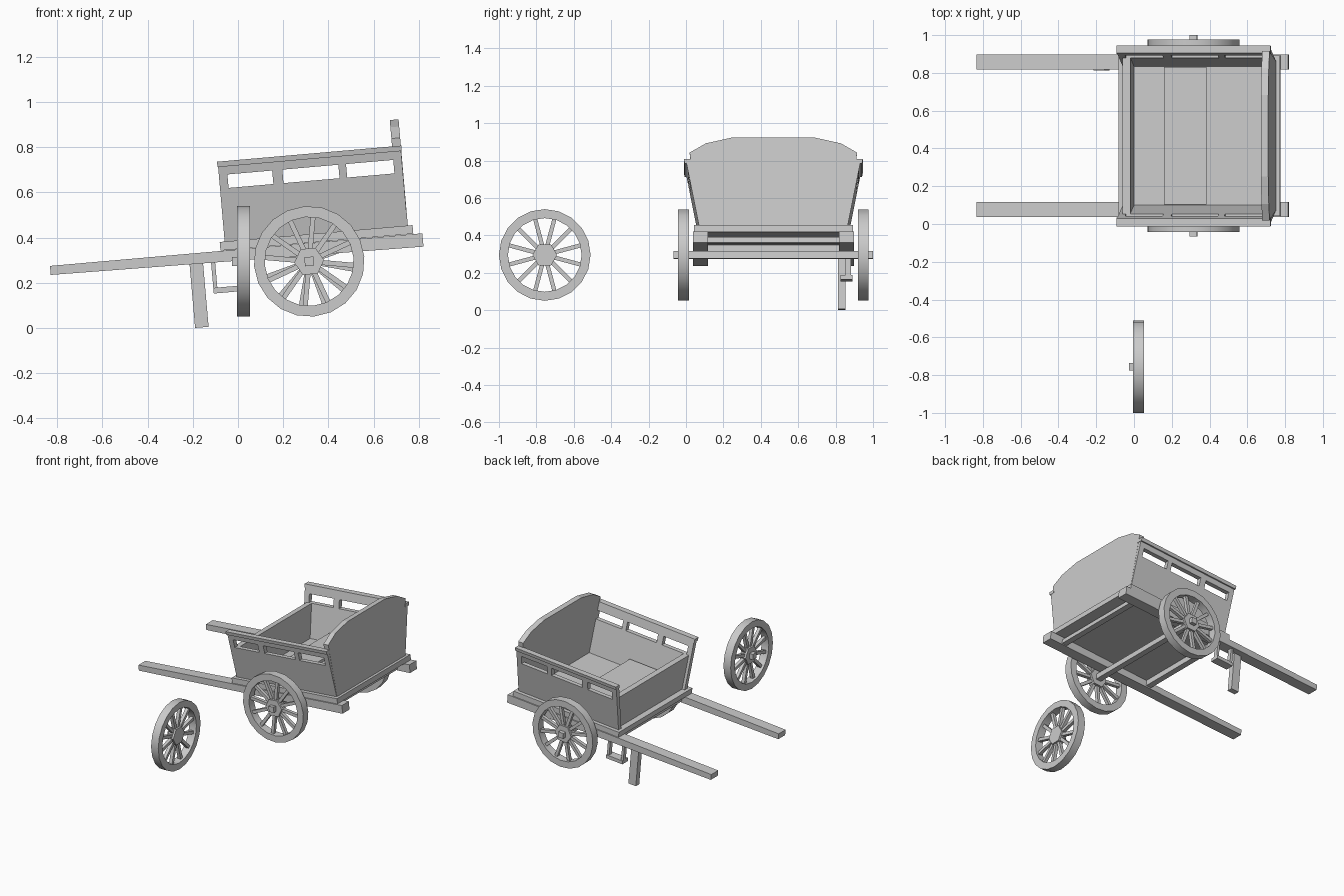
import bpy, bmesh, math
from mathutils import Matrix, Vector

cube = bpy.data.objects.get("Cube")
if cube:
    bpy.data.objects.remove(cube, do_unlink=True)

wood = bpy.data.materials.new("plain_grey")
wood.use_nodes = True
GREY = (0.6, 0.6, 0.6, 1)
wood.diffuse_color = GREY
wood.node_tree.nodes["Principled BSDF"].inputs["Base Color"].default_value = GREY

# Cart frame: origin on the axle centre, tilted up towards the tail
CART = Matrix.Translation((0.315, 0.467, 0.295)) @ Matrix.Rotation(math.radians(-5), 4, 'Y')


def finish(bm, name, matrix=CART, smooth=False):
    bmesh.ops.recalc_face_normals(bm, faces=bm.faces)
    mesh = bpy.data.meshes.new(name)
    bm.to_mesh(mesh)
    bm.free()
    mesh.materials.append(wood)
    obj = bpy.data.objects.new(name, mesh)
    obj.matrix_world = matrix
    bpy.context.collection.objects.link(obj)
    if smooth:
        bpy.ops.object.select_all(action='DESELECT')
        obj.select_set(True)
        bpy.context.view_layer.objects.active = obj
        bpy.ops.object.shade_smooth_by_angle(angle=math.radians(30))
    return obj


def loft(bm, ring_a, ring_b):
    """Solid between two matching rings of points."""
    a = [bm.verts.new(p) for p in ring_a]
    b = [bm.verts.new(p) for p in ring_b]
    bm.faces.new(a)
    bm.faces.new(b)
    for i in range(len(a)):
        j = (i + 1) % len(a)
        bm.faces.new((a[i], a[j], b[j], b[i]))


def add_box(bm, x, y, z):
    rect = [(x[0], y[0]), (x[1], y[0]), (x[1], y[1]), (x[0], y[1])]
    loft(bm, [(*p, z[0]) for p in rect], [(*p, z[1]) for p in rect])


def box(name, x, y, z, matrix=CART):
    bm = bmesh.new()
    add_box(bm, x, y, z)
    return finish(bm, name, matrix)


def board(name, x, outline):
    """Upright cross board from a half outline of (half width, height)."""
    ring = outline + [(-y, z) for y, z in reversed(outline)]
    bm = bmesh.new()
    loft(bm, [(x[0], *p) for p in ring], [(x[1], *p) for p in ring])
    return finish(bm, name)


# Floor, cross beams, seat and axle
FLOOR, TOP = 0.12, 0.473
BACK, FRONT = 0.448, -0.365
box("floor", (-0.387, 0.47), (-0.425, 0.425), (0.082, FLOOR))
box("rear_cross_beam", (0.37, 0.41), (-0.36, 0.36), (0.03, 0.06))
box("front_cross_beam", (-0.36, -0.32), (-0.36, 0.36), (0.04, 0.082))
box("seat", (-0.14, 0.085), (-0.365, 0.365), (0.17, 0.19))
box("axle", (-0.02, 0.02), (-0.53, 0.53), (-0.02, 0.02))


# Splayed sides with three open slots under the top rail
def flare(z):
    return 0.398 + 0.2 * (z - FLOOR)


def add_strip(bm, s, x, z, outer=0.0, thick=0.032):
    rings = []
    for h in z:
        o, i = s * (flare(h) + outer), s * (flare(h) - thick)
        rings.append([(x[0], o, h), (x[1], o, h), (x[1], i, h), (x[0], i, h)])
    loft(bm, *rings)


SLOT_LOW, SLOT_HIGH = 0.355, 0.415
POSTS = [(FRONT, -0.327), (-0.128, -0.083), (0.166, 0.2), (0.41, BACK)]
for s, side in ((-1, "right"), (1, "left")):
    bm = bmesh.new()
    add_strip(bm, s, (FRONT, BACK), (FLOOR, SLOT_LOW))
    add_strip(bm, s, (FRONT, BACK), (SLOT_HIGH, TOP))
    for post in POSTS:
        add_strip(bm, s, post, (SLOT_LOW, SLOT_HIGH))
    finish(bm, side + "_side_panel")
    bm = bmesh.new()
    add_strip(bm, s, (FRONT - 0.003, BACK + 0.003), (TOP - 0.022, TOP + 0.002), 0.01)
    finish(bm, side + "_top_rail")

    # Long tapering shaft
    y0, y1 = s * 0.35, s * 0.43
    bm = bmesh.new()
    rings = []
    for x, low, high in ((0.51, 0.021, 0.08), (-1.145, 0.04, 0.08)):
        rings.append([(x, y0, low), (x, y1, low), (x, y1, high), (x, y0, high)])
    loft(bm, *rings)
    finish(bm, side + "_shaft")

# End boards
board("tail_board", (0.41, BACK + 0.001),
      [(0.395, FLOOR), (0.448, 0.51), (0.36, 0.56), (0.215, 0.592)])
board("front_board", (-0.345, -0.305), [(0.385, FLOOR), (0.42, SLOT_LOW)])


# Spoked wheel: axis along y, outer side towards -y
def wheel(name, matrix, phase, sides=20):
    r_out, r_in, half = 0.245, 0.197, 0.029
    bm = bmesh.new()
    loops = []
    for r, y in ((r_out, -half), (r_out, half), (r_in, half), (r_in, -half)):
        loops.append([bm.verts.new((r * math.cos(t), y, r * math.sin(t)))
                      for t in (math.tau * i / sides for i in range(sides))])
    for k in range(4):
        a, b = loops[k], loops[(k + 1) % 4]
        for i in range(sides):
            j = (i + 1) % sides
            bm.faces.new((a[i], a[j], b[j], b[i]))
    finish(bm, name + "_rim", matrix, smooth=True)

    bm = bmesh.new()
    hexagon = [(0.066 * math.cos(i * math.pi / 3), 0.066 * math.sin(i * math.pi / 3))
               for i in range(6)]
    loft(bm, [(x, -half + 0.004, z) for x, z in hexagon],
         [(x, half - 0.004, z) for x, z in hexagon])
    add_box(bm, (-0.02, 0.02), (-0.052, 0), (-0.02, 0.02))
    finish(bm, name + "_hub", matrix)

    bm = bmesh.new()
    for i in range(12):
        start = len(bm.verts)
        add_box(bm, (0.05, 0.205), (-0.012, 0.012), (-0.011, 0.011))
        bm.verts.ensure_lookup_table()
        turn = Matrix.Rotation(-math.radians(phase + 30 * i), 4, 'Y')
        bmesh.ops.transform(bm, matrix=turn, verts=bm.verts[start:])
    finish(bm, name + "_spokes", matrix)


half_turn = Matrix.Rotation(math.pi, 4, 'Z')
wheel("right_wheel", CART @ Matrix.Translation((0, -0.481, 0)), 20)
wheel("left_wheel", CART @ Matrix.Translation((0, 0.481, 0)) @ half_turn, 15)
wheel("spare_wheel", Matrix.Translation((0.025, -0.755, 0.295))
      @ Matrix.Rotation(-math.pi / 2, 4, 'Z'), 15)

# Prop leg and hanging step under the left shaft
leg_frame = Matrix.Translation((-0.16, 0.832, 0.003)) @ Matrix.Rotation(math.radians(-5), 4, 'Y')
box("prop_leg", (-0.03, 0.03), (-0.02, 0.02), (0, 0.29), leg_frame)
bm = bmesh.new()
add_box(bm, (-0.433, -0.3), (0.36, 0.423), (-0.105, -0.08))
for x in (-0.433, -0.318):
    add_box(bm, (x, x + 0.018), (0.385, 0.415), (-0.09, 0.04))
finish(bm, "hanging_step")
